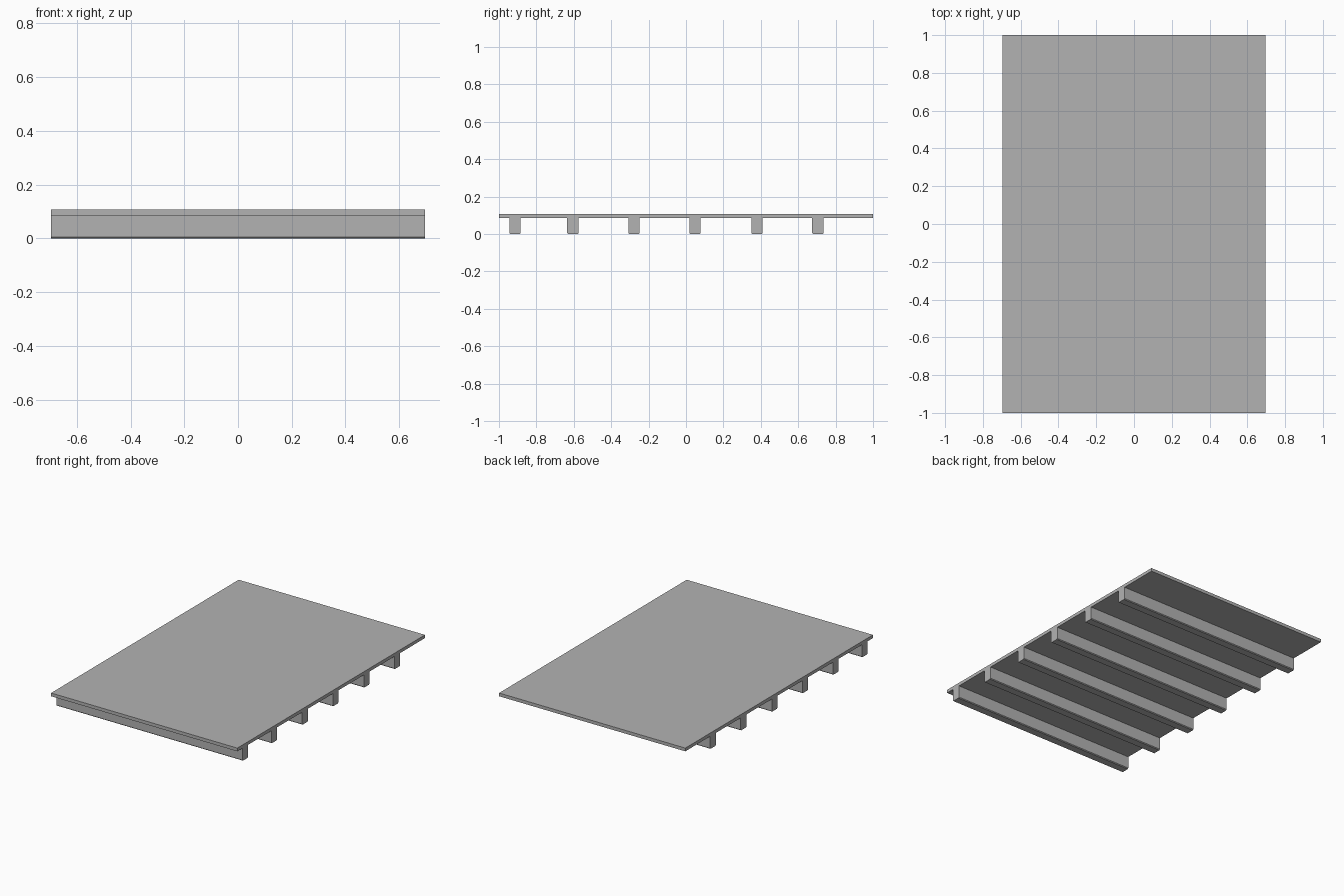
import bpy
import bmesh

if "Cube" in bpy.data.objects:
    bpy.data.objects.remove(bpy.data.objects["Cube"])

grey = bpy.data.materials.new("plain_grey")
grey.diffuse_color = (0.45, 0.45, 0.45, 1)
grey.use_nodes = True
grey.node_tree.nodes["Principled BSDF"].inputs["Base Color"].default_value = grey.diffuse_color

HALF_WIDTH = 0.695
PANEL_BOTTOM, PANEL_TOP = 0.086, 0.108


def box(name, lo, hi, chamfer_bottom=0):
    """Box between two corners, optionally with chamfered long bottom edges."""
    bm = bmesh.new()
    bmesh.ops.create_cube(bm, size=1)
    for v in bm.verts:
        v.co = [lo[i] if v.co[i] < 0 else hi[i] for i in range(3)]
    if chamfer_bottom:
        edges = [e for e in bm.edges
                 if all(v.co.z == min(w.co.z for w in bm.verts) for v in e.verts)
                 and abs(e.verts[0].co.x - e.verts[1].co.x) > 0.1]
        bmesh.ops.bevel(bm, geom=edges, offset=chamfer_bottom, segments=1,
                        affect='EDGES')
    mesh = bpy.data.meshes.new(name)
    bm.to_mesh(mesh)
    bm.free()
    mesh.materials.append(grey)
    obj = bpy.data.objects.new(name, mesh)
    bpy.context.collection.objects.link(obj)


# flat deck panel
box("deck_panel", (-HALF_WIDTH, -1, PANEL_BOTTOM), (HALF_WIDTH, 1, PANEL_TOP))

# six cross battens under the deck
for i, y in enumerate((-0.914, -0.605, -0.278, 0.048, 0.379, 0.705)):
    box(f"batten_{i + 1}", (-HALF_WIDTH, y - 0.03, 0),
        (HALF_WIDTH, y + 0.03, PANEL_BOTTOM), chamfer_bottom=0.005)
